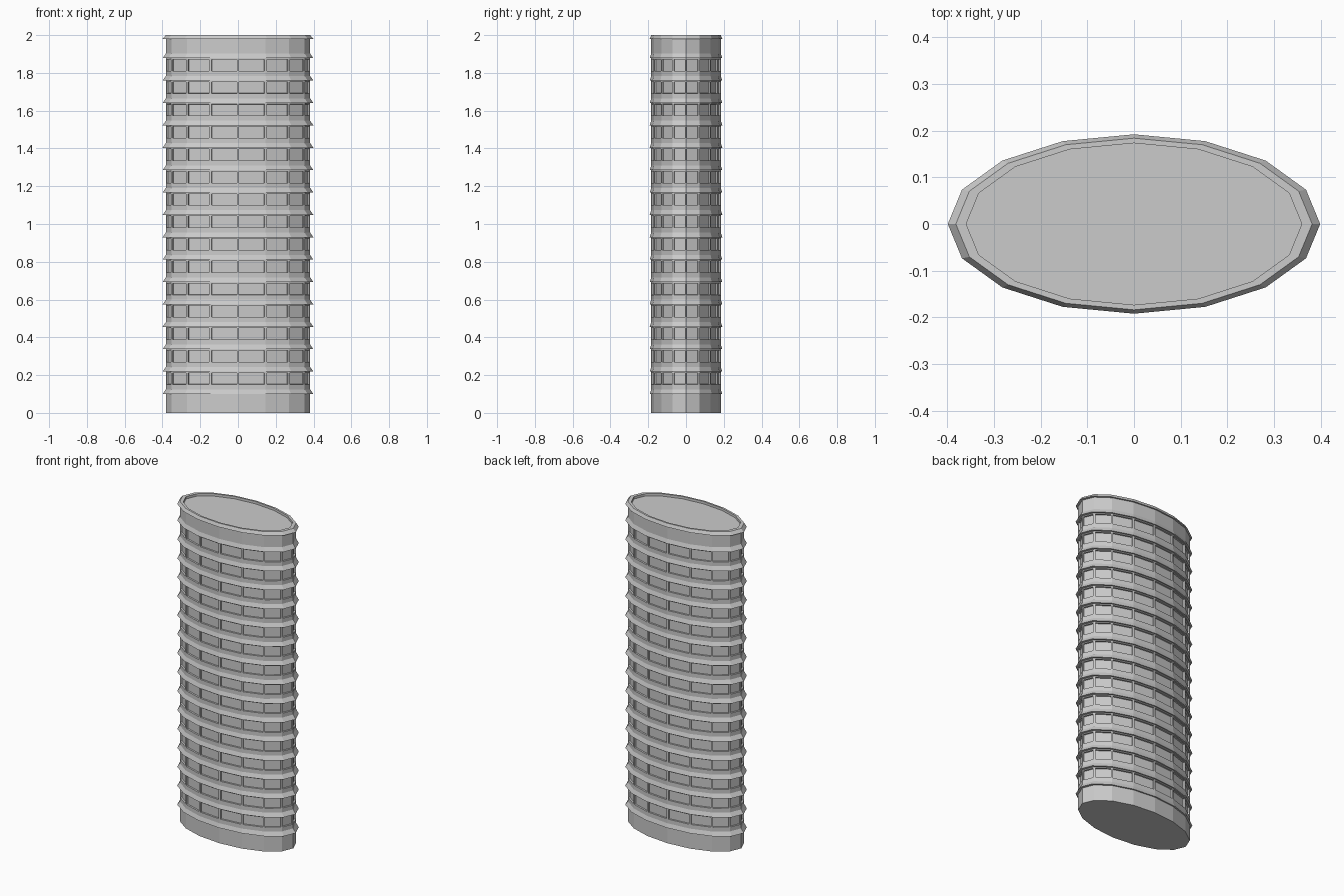
import bpy, bmesh, math

if "Cube" in bpy.data.objects:
    bpy.data.objects.remove(bpy.data.objects["Cube"])

SIDES = 16
A, B = 0.382, 0.184            # wall half-axes of the oval plan
FLOORS = 15
FIRST, STEP = 0.10, 0.1185     # lowest ledge and floor spacing
LEDGE = 1.045                  # ledge overhang as a scale of the wall

grey = bpy.data.materials.new("concrete grey")
grey.diffuse_color = (0.6, 0.6, 0.6, 1)
grey.use_nodes = True
grey.node_tree.nodes["Principled BSDF"].inputs["Base Color"].default_value = grey.diffuse_color

bm = bmesh.new()


def ring(scale, z):
    return [bm.verts.new((A * scale * math.cos(2 * math.pi * i / SIDES),
                          B * scale * math.sin(2 * math.pi * i / SIDES), z))
            for i in range(SIDES)]


# profile from the ground up: (scale, height, band below this point has windows)
profile = [(1, 0, False)]
for f in range(FLOORS + 1):
    z = FIRST + f * STEP
    profile += [(1, z, f > 0), (LEDGE, z, False), (1, z + 0.025, False)]
    if f < FLOORS:
        profile.append((1, z + 0.045, False))

# top ledge, parapet rim and sunken roof
profile += [(1, 1.98, False), (LEDGE, 1.98, False), (1, 2.0, False),
            (0.942, 2.0, False), (0.942, 1.985, False)]

# skin the rings
windows = []
rings = [ring(s, z) for s, z, _ in profile]
for k in range(1, len(rings)):
    lo, hi = rings[k - 1], rings[k]
    for i in range(SIDES):
        j = (i + 1) % SIDES
        face = bm.faces.new((lo[i], lo[j], hi[j], hi[i]))
        if profile[k][2]:
            windows.append(face)
bm.faces.new(rings[0][::-1])
bm.faces.new(rings[-1])
bm.normal_update()

# recessed windows, one per facet and floor
bmesh.ops.inset_individual(bm, faces=windows, thickness=0.009, depth=0)
bmesh.ops.inset_individual(bm, faces=windows, thickness=0.0005, depth=-0.01)

mesh = bpy.data.meshes.new("oval_tower")
bm.to_mesh(mesh)
bm.free()
mesh.materials.append(grey)
tower = bpy.data.objects.new("oval_tower", mesh)
bpy.context.collection.objects.link(tower)
